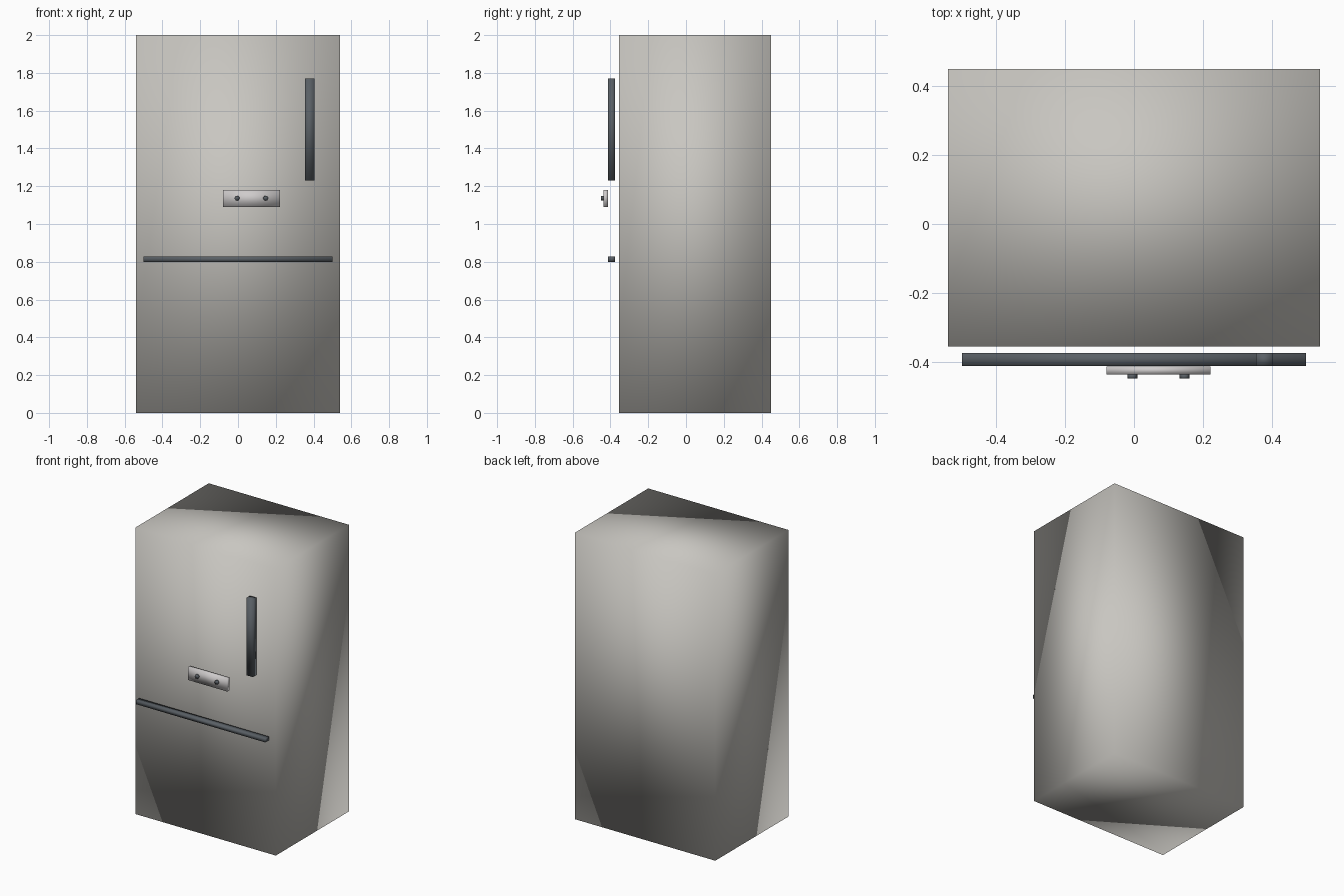
import bpy
import bmesh
from math import pi
from mathutils import Matrix, Vector

default = bpy.data.objects.get("Cube")
if default:
    bpy.data.objects.remove(default, do_unlink=True)


def material(name, rgb):
    mat = bpy.data.materials.new(name)
    mat.use_nodes = True
    mat.diffuse_color = (*rgb, 1)
    mat.node_tree.nodes["Principled BSDF"].inputs["Base Color"].default_value = (*rgb, 1)
    return mat


steel = material("warm steel", (0.58, 0.565, 0.53))
dark = material("dark slate", (0.1, 0.115, 0.13))
silver = material("silver", (0.62, 0.6, 0.6))


def finish(name, bm, mat):
    """Turn a bmesh into a smooth-shaded object."""
    bmesh.ops.recalc_face_normals(bm, faces=bm.faces)
    for face in bm.faces:
        face.smooth = True
    mesh = bpy.data.meshes.new(name)
    bm.to_mesh(mesh)
    bm.free()
    mesh.materials.append(mat)
    obj = bpy.data.objects.new(name, mesh)
    bpy.context.collection.objects.link(obj)
    return obj


def box(name, low, high, mat):
    """Softly shaded box between two corners."""
    low, high = Vector(low), Vector(high)
    bm = bmesh.new()
    place = Matrix.Translation((low + high) / 2) @ Matrix.Diagonal((*(high - low), 1))
    bmesh.ops.create_cube(bm, size=1, matrix=place)
    return finish(name, bm, mat)


def button(name, x, z):
    """Six-sided peg pointing forward."""
    bm = bmesh.new()
    place = Matrix.Translation((x, -0.443, z)) @ Matrix.Rotation(pi / 2, 4, "X") @ Matrix.Rotation(pi / 2, 4, "Z")
    bmesh.ops.create_cone(bm, cap_ends=True, segments=6, radius1=0.0145,
                          radius2=0.0145, depth=0.013, matrix=place)
    # Keep the widest corners along x
    if max(v.co.z for v in bm.verts) - z > 0.014:
        turn = Matrix.Rotation(pi / 6, 3, "Y")
        bmesh.ops.rotate(bm, verts=bm.verts, cent=(x, 0, z), matrix=turn)
    return finish(name, bm, dark)


# Cabinet
box("cabinet", (-0.541, -0.356, 0), (0.541, 0.45, 2), steel)

# Handles
box("door_handle", (0.354, -0.413, 1.23), (0.404, -0.375, 1.77), dark)
box("drawer_handle", (-0.5, -0.413, 0.8), (0.5, -0.375, 0.827), dark)

# Control panel with its two buttons
box("control_panel", (-0.08, -0.437, 1.09), (0.223, -0.414, 1.181), silver)
for side, x in (("right", -0.005), ("left", 0.147)):
    button(side + "_button", x, 1.137)
